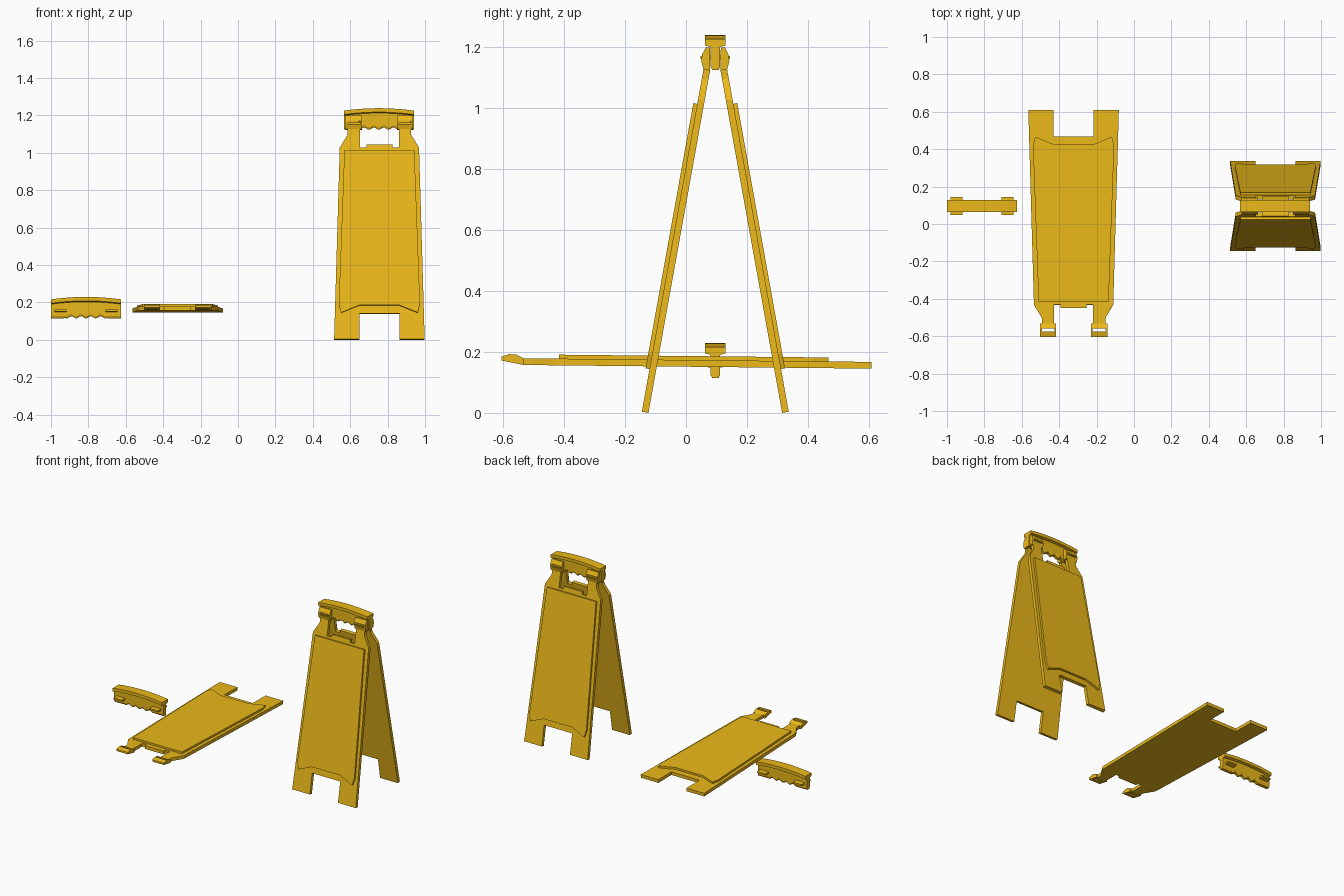
import bpy, bmesh
from math import radians, pi, cos
from mathutils import Vector

if "Cube" in bpy.data.objects:
    bpy.data.objects.remove(bpy.data.objects["Cube"])

yellow = bpy.data.materials.new("yellow_plastic")
yellow.diffuse_color = (0.83, 0.48, 0.01, 1)
yellow.use_nodes = True
yellow.node_tree.nodes["Principled BSDF"].inputs["Base Color"].default_value = yellow.diffuse_color


def prism(bm, pts, axis):
    """Closed solid: sweep a planar polygon along a vector."""
    face = bm.faces.new([bm.verts.new(p) for p in pts])
    res = bmesh.ops.extrude_face_region(bm, geom=[face], use_keep_orig=True)
    vs = [g for g in res["geom"] if isinstance(g, bmesh.types.BMVert)]
    bmesh.ops.translate(bm, verts=vs, vec=Vector(axis))


def mirrored(half):
    """Full outline from its right half, listed from centre to centre."""
    return half + [(-x, y) for x, y in reversed(half)]


def finish(bm, name):
    bmesh.ops.recalc_face_normals(bm, faces=bm.faces)
    me = bpy.data.meshes.new(name)
    bm.to_mesh(me)
    bm.free()
    me.materials.append(yellow)
    return me


def place(name, mesh, loc, rot=(0, 0, 0)):
    ob = bpy.data.objects.new(name, mesh)
    ob.location, ob.rotation_euler = loc, rot
    bpy.context.collection.objects.link(ob)
    return ob


# Panel: local x = width, y = length from the feet, z = outward thickness
def panel_mesh():
    bm = bmesh.new()
    thick = 0.022
    # plate with legs, neck arms and centre tab
    plate = mirrored([(0.107, 0.14), (0.107, 0), (0.242, 0), (0.212, 1.04),
                      (0.170, 1.11), (0.170, 1.14), (0.105, 1.14),
                      (0.105, 1.04), (0.07, 1.04), (0.07, 1.058)])
    prism(bm, [(x, y, 0) for x, y in plate], (0, 0, thick))
    # raised sign face
    sign = mirrored([(0.105, 0.183), (0.205, 0.142), (0.217, 0.19), (0.187, 1.025)])
    prism(bm, [(x, y, thick) for x, y in sign], (0, 0, 0.013))
    # slotted hinge heads: two cheeks joined by a lower and an upper bar
    full = [(1.14, 0), (1.14, 0.022), (1.165, 0.034), (1.187, 0.035),
            (1.213, 0.027), (1.213, 0.014)]
    lower = [(1.14, 0), (1.14, 0.022), (1.166, 0.034), (1.166, 0.005)]
    upper = [(1.182, 0.008), (1.182, 0.035), (1.187, 0.035), (1.213, 0.027), (1.213, 0.014)]
    for side in (-1, 1):
        for prof, x0, x1 in ((full, 0.093, 0.102), (full, 0.170, 0.180),
                             (lower, 0.102, 0.170), (upper, 0.102, 0.170)):
            prism(bm, [(side * x0, v, w) for v, w in prof], (side * (x1 - x0), 0, 0))
    return finish(bm, "panel")


# Handle: T-shaped section lofted along x, arched top and finger-grip underside
def handle_mesh():
    bm = bmesh.new()
    half_w, n = 0.1875, 60
    rings = []
    for i in range(n + 1):
        x = -half_w + 2 * half_w * i / n
        top = 0.229 - 0.013 * (x / half_w) ** 2
        bot = 0.115
        if abs(x) < 0.115:
            bot = 0.120 - 0.006 * cos(2 * pi * x / 0.052)
        half = [(0.033, top), (0.033, top - 0.021), (0.0155, top - 0.026),
                (0.0155, bot + 0.011), (0.010, bot)]
        rings.append([bm.verts.new((x, y, z)) for y, z in mirrored(half)])
    for a, b in zip(rings, rings[1:]):
        for j in range(len(a)):
            k = (j + 1) % len(a)
            bm.faces.new((a[j], a[k], b[k], b[j]))
    bm.faces.new(rings[0])
    bm.faces.new(rings[-1])
    # hinge tabs on both sides
    for sx in (-1, 1):
        for sy in (-1, 1):
            prism(bm, [(sx * 0.105, sy * 0.014, 0.149), (sx * 0.105, sy * 0.049, 0.151),
                       (sx * 0.105, sy * 0.049, 0.161), (sx * 0.105, sy * 0.014, 0.163)],
                  (sx * 0.064, 0, 0))
    return finish(bm, "handle")


panel, handle = panel_mesh(), handle_mesh()
lean, mid, sx = radians(79.8), 0.096, 0.756

# Assembled sign
place("front_panel", panel, (sx, mid - 0.219, 0), (lean, 0, 0))
place("back_panel", panel, (sx, mid + 0.219, 0), (lean, 0, pi))
place("top_handle", handle, (sx - 0.003, mid, 1.009))

# Loose parts
place("loose_panel", panel, (-0.323, 0.608, 0.145), (radians(0.6), 0, pi))
place("loose_handle", handle, (-0.8125, mid, 0))
